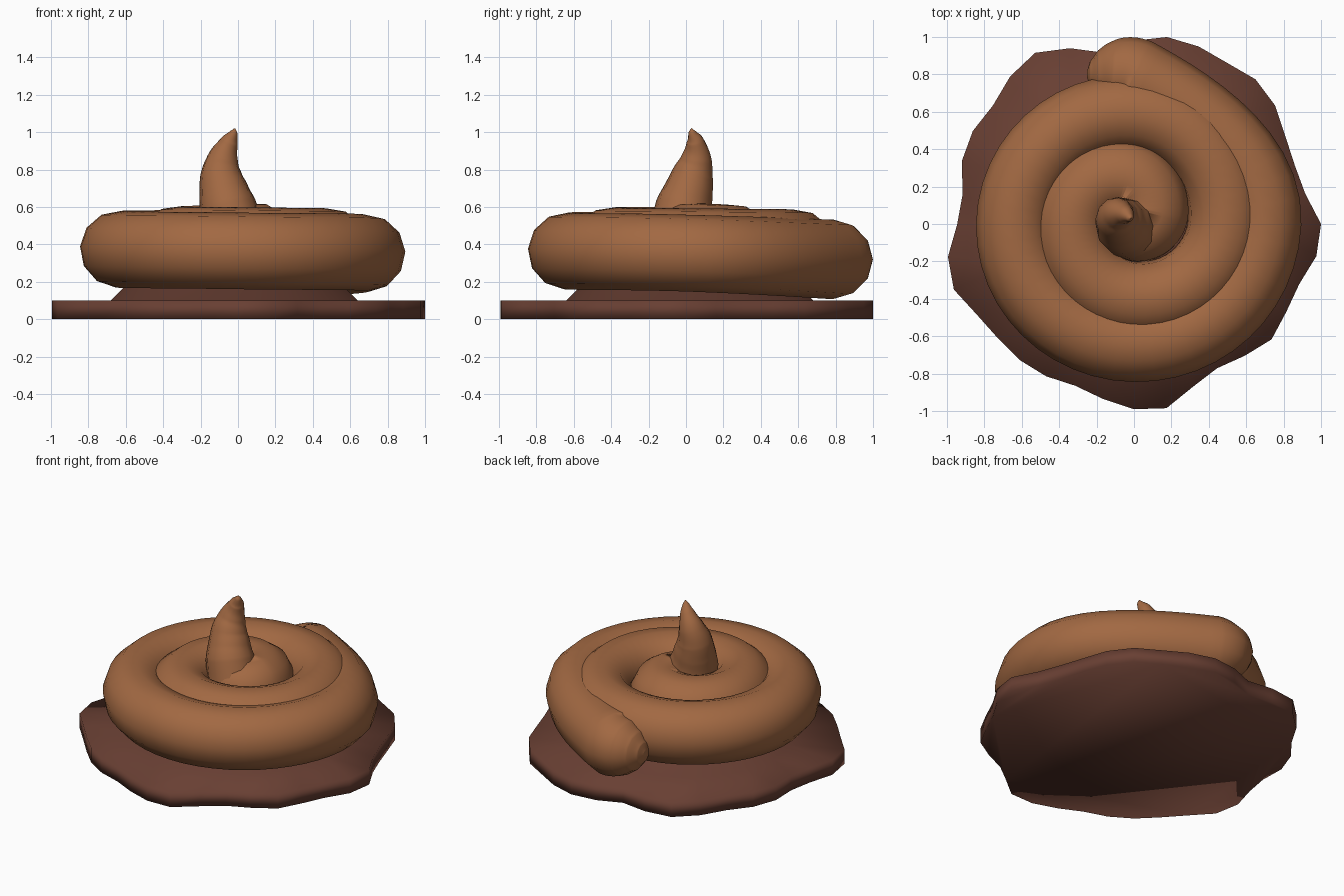
import bpy, bmesh, math

cube = bpy.data.objects.get("Cube")
if cube:
    bpy.data.objects.remove(cube, do_unlink=True)


def make_material(name, color):
    mat = bpy.data.materials.new(name)
    mat.use_nodes = True
    mat.diffuse_color = (*color, 1)
    mat.node_tree.nodes["Principled BSDF"].inputs["Base Color"].default_value = (*color, 1)
    return mat


light_brown = make_material("light brown", (0.36, 0.14, 0.055))
dark_brown = make_material("dark brown", (0.14, 0.05, 0.033))


def select_only(obj):
    bpy.ops.object.select_all(action='DESELECT')
    obj.select_set(True)
    bpy.context.view_layer.objects.active = obj


def make_tube(name, points, mat):
    """Sweep a round tube through (x, y, z, radius) points."""
    curve = bpy.data.curves.new(name, 'CURVE')
    curve.dimensions = '3D'
    curve.bevel_depth = 1.0
    curve.bevel_resolution = 4
    curve.resolution_u = 12
    curve.use_fill_caps = True
    spline = curve.splines.new('BEZIER')
    spline.bezier_points.add(len(points) - 1)
    for bp, (x, y, z, r) in zip(spline.bezier_points, points):
        bp.co = (x, y, z)
        bp.radius = r
        bp.handle_left_type = bp.handle_right_type = 'AUTO'
    obj = bpy.data.objects.new(name, curve)
    bpy.context.collection.objects.link(obj)
    select_only(obj)
    bpy.ops.object.convert(target='MESH')
    obj = bpy.context.view_layer.objects.active
    obj.data.materials.clear()
    obj.data.materials.append(mat)
    bpy.ops.object.shade_smooth()
    return obj


# Wavy puddle rising into a low round mound
rim = [1.0, .93, .915, .935, .985, 1.01, .995, 1.01, 1.015, .98, .93, 1.0,
       1.057, 1.03, .985, .995, .98, .93, .945, 1.01, 1.025, .97, .95, .95,
       .94, .92, .95, .99, 1.0, .925, .89, .92, .96, .94, .94, .99]
count = len(rim)
bm = bmesh.new()


def add_ring(radii, z, cx=0.0, cy=0.0):
    ring = []
    for i, r in enumerate(radii):
        a = math.tau * i / count
        ring.append(bm.verts.new((cx + r * math.cos(a), cy + r * math.sin(a), z)))
    return ring


rings = [add_ring(rim, 0), add_ring(rim, 0.1),
         add_ring([0.66] * count, 0.1, -0.02, 0.02),
         add_ring([0.46] * count, 0.3, -0.02, 0.02)]
for low, high in zip(rings, rings[1:]):
    for i in range(count):
        j = (i + 1) % count
        bm.faces.new((low[i], low[j], high[j], high[i]))
bm.faces.new(rings[0])
bm.faces.new(rings[-1])
bmesh.ops.recalc_face_normals(bm, faces=bm.faces)
mesh = bpy.data.meshes.new("puddle")
bm.to_mesh(mesh)
bm.free()
mesh.materials.append(dark_brown)
puddle = bpy.data.objects.new("puddle", mesh)
bpy.context.collection.objects.link(puddle)
select_only(puddle)
bpy.ops.object.shade_smooth()

# Coil: rounded end, then quarter turns winding inward (back, right, front, left)
path = [(-.25, .80, .32, .02), (-.235, .80, .32, .07), (-.19, .80, .32, .13),
        (-.11, .80, .32, .185), (0, .785, .32, .213)]
distances = [.69, .64, .64, .59, .49, .40, .33]
for k, d in enumerate(distances, 1):
    a = math.pi / 2 * (1 - k)
    path.append((d * math.cos(a), d * math.sin(a), .325 + .045 * math.sqrt(k / 2.5), .205))
path += [(-.06, .25, .41, .205), (.09, .05, .42, .205),
         (0, -.03, .43, .18), (-.07, .01, .43, .12)]
make_tube("coil", path, light_brown)

# Curved horn on top
make_tube("tip", [(-.02, -.03, .48, .16), (-.055, -.01, .60, .153),
                  (-.075, .012, .68, .134), (-.09, .035, .77, .112),
                  (-.08, .055, .86, .083), (-.045, .05, .95, .048),
                  (-.022, .033, 1.0, .02), (-.017, .03, 1.02, .003)], light_brown)
